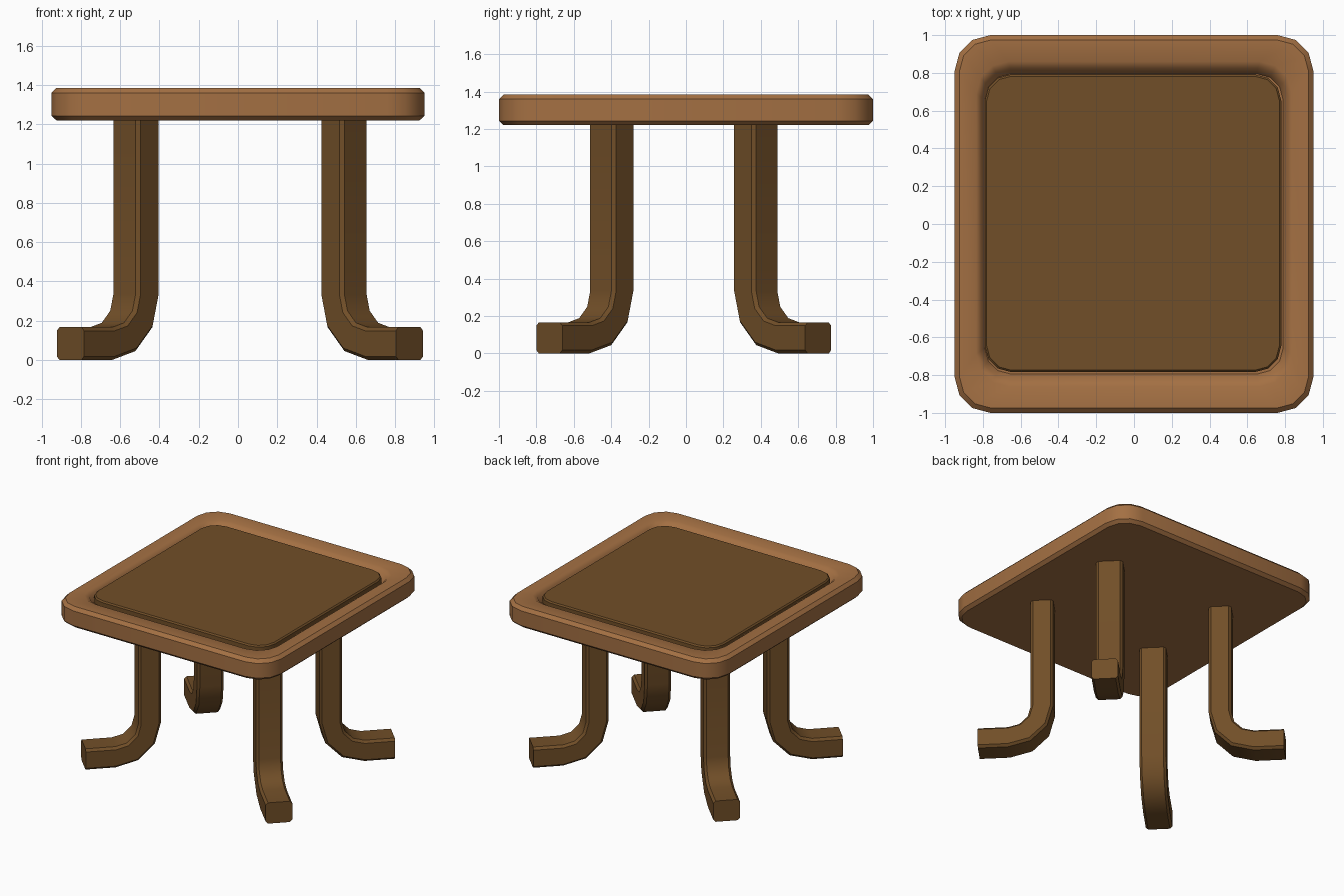
import bpy, bmesh, math
from mathutils import Vector

if "Cube" in bpy.data.objects:
    bpy.data.objects.remove(bpy.data.objects["Cube"])


def material(name, rgb):
    m = bpy.data.materials.new(name)
    m.diffuse_color = (*rgb, 1)
    m.use_nodes = True
    m.node_tree.nodes["Principled BSDF"].inputs["Base Color"].default_value = m.diffuse_color
    return m


LIGHT = material("light wood", (0.37, 0.162, 0.056))
DARK = material("dark wood", (0.165, 0.077, 0.021))


def rounded_rect(hx, hy, r, z, seg=3, ox=0, oy=0):
    """Ring of points round a rectangle with rounded corners."""
    pts = []
    for q, (sx, sy) in enumerate([(1, 1), (-1, 1), (-1, -1), (1, -1)]):
        for i in range(seg + 1):
            a = math.pi / 2 * (q + i / seg)
            pts.append(Vector((ox + sx * (hx - r) + r * math.cos(a),
                               oy + sy * (hy - r) + r * math.sin(a), z)))
    return pts


def loft(name, rings, mat):
    """Skin a list of rings and cap both ends."""
    bm = bmesh.new()
    loops = [[bm.verts.new(p) for p in ring] for ring in rings]
    n = len(loops[0])
    for a, b in zip(loops, loops[1:]):
        for i in range(n):
            j = (i + 1) % n
            bm.faces.new((a[i], a[j], b[j], b[i]))
    bm.faces.new(loops[0][::-1])
    bm.faces.new(loops[-1])
    bmesh.ops.recalc_face_normals(bm, faces=bm.faces)
    me = bpy.data.meshes.new(name)
    bm.to_mesh(me)
    bm.free()
    me.materials.append(mat)
    ob = bpy.data.objects.new(name, me)
    bpy.context.collection.objects.link(ob)
    bpy.ops.object.select_all(action='DESELECT')
    ob.select_set(True)
    bpy.context.view_layer.objects.active = ob
    bpy.ops.object.shade_smooth_by_angle(angle=math.radians(36))
    return ob


# Table top: chamfered slab with a sunken middle that leaves a groove round the panel
loft("table_top", [rounded_rect(*v) for v in [
    (0.925, 0.975, 0.17, 1.22), (0.95, 1.0, 0.19, 1.243),
    (0.95, 1.0, 0.19, 1.36), (0.925, 0.975, 0.17, 1.385),
    (0.835, 0.86, 0.17, 1.385), (0.81, 0.825, 0.155, 1.365),
    (0.79, 0.795, 0.14, 1.315)]], LIGHT)

# Raised centre panel
loft("centre_panel", [rounded_rect(*v, 3, -0.005, 0.004) for v in [
    (0.785, 0.788, 0.14, 1.30), (0.785, 0.788, 0.14, 1.372),
    (0.775, 0.778, 0.13, 1.382)]], DARK)


# Legs: chamfered bar swept down, round a bend and out to the foot
W, D, C = 0.098, 0.083, 0.018
SECTION = [(W, D - C), (W - C, D), (C - W, D), (-W, D - C),
           (-W, C - D), (C - W, -D), (W - C, -D), (W, C - D)]
BEND = 0.25


def leg(name, sx, sy):
    path = [(0, 1.225, 0)]
    for i in range(4):
        a = math.radians(30 * i)
        path.append((BEND * (1 - math.cos(a)), D + BEND * (1 - math.sin(a)), a))
    path.append((0.472, D, math.pi / 2))
    out = Vector((sx, sy, 0)).normalized()
    side = Vector((-out.y, out.x, 0))
    base = Vector((0.01 + sx * 0.53, -0.012 + sy * 0.385, 0))
    rings = []
    for r, z, a in path:
        normal = out * math.cos(a) + Vector((0, 0, math.sin(a)))
        centre = base + out * r + Vector((0, 0, z))
        rings.append([centre + side * u + normal * v for u, v in SECTION])
    loft(name, rings, DARK)


for sy, fb in ((-1, "front"), (1, "back")):
    for sx, lr in ((-1, "left"), (1, "right")):
        leg(f"{fb}_{lr}_leg", sx, sy)
